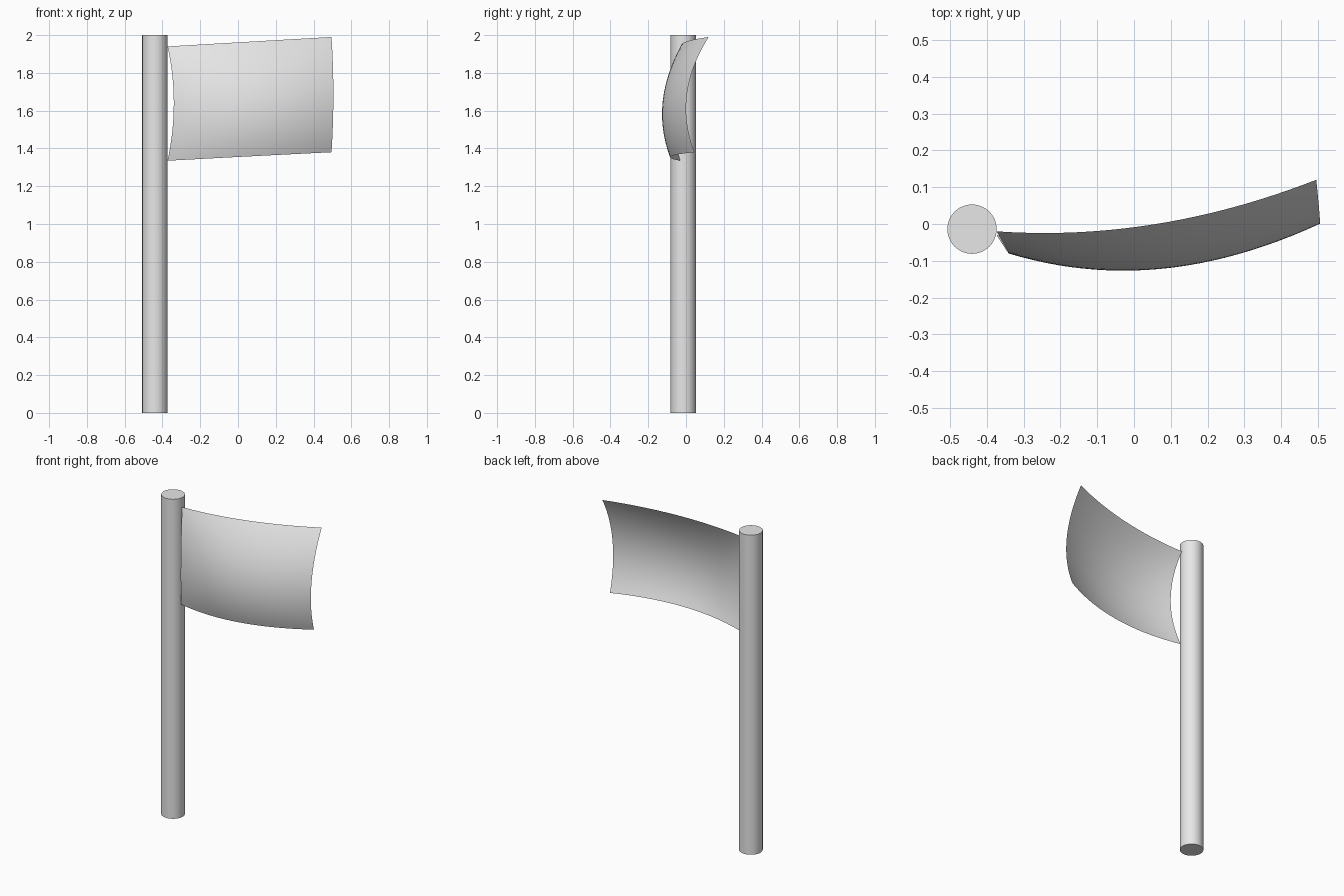
import bpy
import bmesh

cube = bpy.data.objects.get("Cube")
if cube:
    bpy.data.objects.remove(cube, do_unlink=True)

# One plain grey for the pole and the cloth
grey = bpy.data.materials.new("light_grey")
grey.use_nodes = True
colour = (0.8, 0.8, 0.8, 1)
grey.diffuse_color = colour
grey.node_tree.nodes["Principled BSDF"].inputs["Base Color"].default_value = colour

# Pole
bpy.ops.mesh.primitive_cylinder_add(vertices=48, radius=0.067, depth=2,
                                    location=(-0.44, -0.014, 1))
pole = bpy.context.object
pole.name = "pole"
pole.data.materials.append(grey)
bpy.ops.object.shade_smooth_by_angle()


# Flag: a billowing sheet through three rows of three points
def blend(a, b, c, t):
    """Point at t on the parabola through a, b and c."""
    weights = (2 * (t - 0.5) * (t - 1), 4 * t * (1 - t), 2 * t * (t - 0.5))
    return [sum(w * p[i] for w, p in zip(weights, (a, b, c))) for i in range(3)]


top = [(-0.373, -0.02, 1.94), (0.06, 0.0, 1.965), (0.495, 0.12, 1.99)]
middle = [(-0.34, -0.08, 1.64), (0.07, -0.117, 1.66), (0.505, 0.005, 1.685)]
bottom = [(-0.373, -0.03, 1.335), (0.06, -0.08, 1.358), (0.495, 0.045, 1.38)]

steps = 24
bm = bmesh.new()
grid = []
for j in range(steps + 1):
    v = j / steps
    row = [blend(a, b, c, v) for a, b, c in zip(bottom, middle, top)]
    grid.append([bm.verts.new(blend(*row, i / steps)) for i in range(steps + 1)])
for low, high in zip(grid, grid[1:]):
    for i in range(steps):
        bm.faces.new((low[i], low[i + 1], high[i + 1], high[i]))
mesh = bpy.data.meshes.new("flag")
bm.to_mesh(mesh)
bm.free()
mesh.materials.append(grey)
mesh.shade_smooth()
flag = bpy.data.objects.new("flag", mesh)
bpy.context.collection.objects.link(flag)
